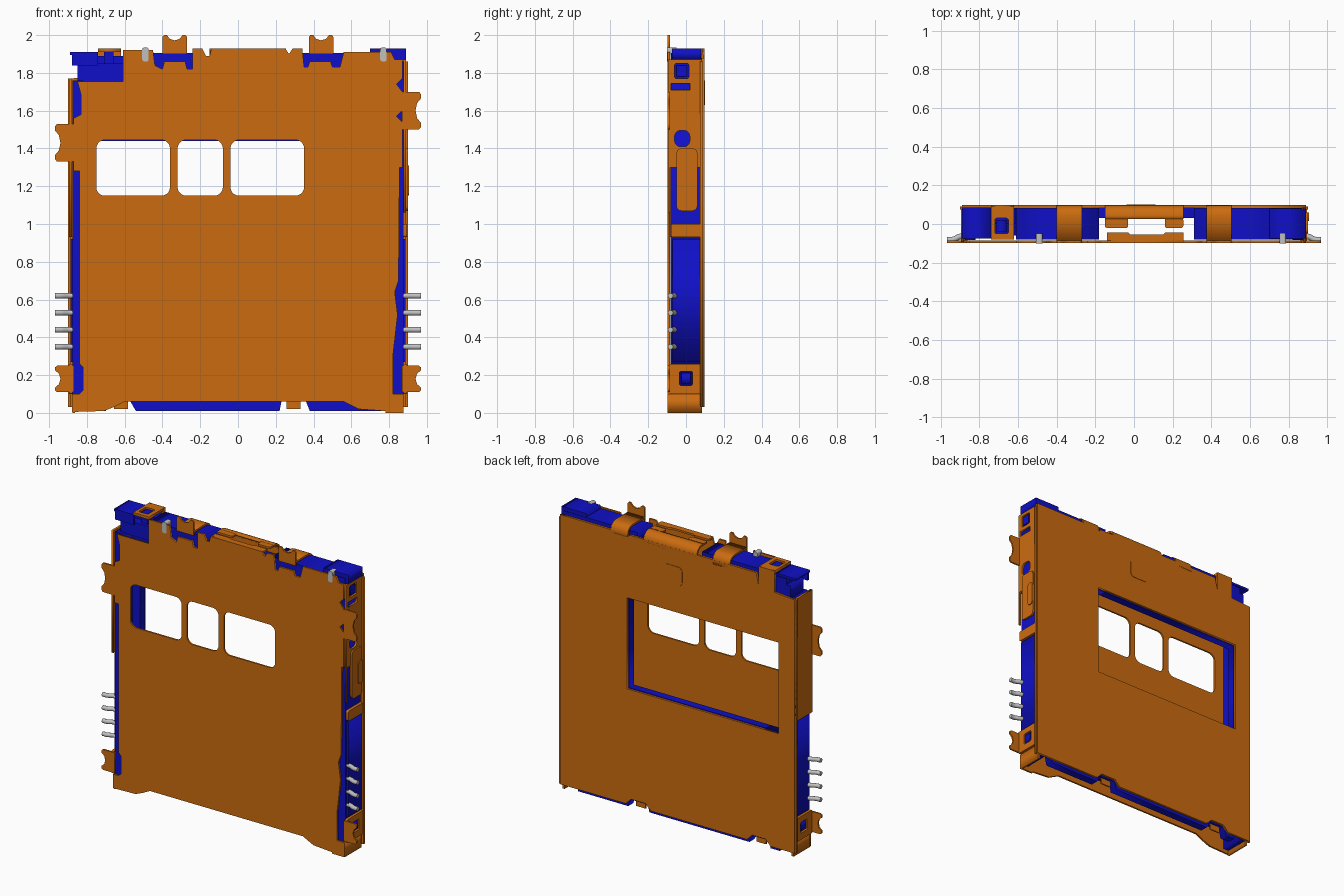
import bpy, math
from mathutils import Matrix, Vector

if "Cube" in bpy.data.objects:
    bpy.data.objects.remove(bpy.data.objects["Cube"])


def material(name, rgb):
    m = bpy.data.materials.new(name)
    m.use_nodes = True
    m.diffuse_color = (*rgb, 1)
    m.node_tree.nodes["Principled BSDF"].inputs["Base Color"].default_value = (*rgb, 1)
    return m


ORANGE = material("copper orange", (0.60, 0.15, 0.005))
BLUE = material("deep blue", (0.005, 0.005, 0.58))
GREY = material("pin grey", (0.53, 0.53, 0.53))

# Local (u, v, thickness) to world for sheets facing x, y or z
AXES = {"x": Matrix(((0, 0, 1), (1, 0, 0), (0, 1, 0))),
        "y": Matrix(((1, 0, 0), (0, 0, -1), (0, 1, 0))),
        "z": Matrix.Identity(3)}


def curve_to_mesh(name, cu, mat, matrix=Matrix.Identity(4)):
    tmp = bpy.data.objects.new("tmp", cu)
    bpy.context.collection.objects.link(tmp)
    bpy.context.view_layer.update()
    ev = tmp.evaluated_get(bpy.context.evaluated_depsgraph_get())
    me = bpy.data.meshes.new_from_object(ev)
    bpy.data.objects.remove(tmp)
    me.transform(matrix)
    me.materials.clear()
    me.materials.append(mat)
    ob = bpy.data.objects.new(name, me)
    bpy.context.collection.objects.link(ob)
    return ob


def sheet(name, axis, loops, a, b, mat):
    """Filled outline, later loops are holes, spanning a..b along the axis."""
    cu = bpy.data.curves.new(name, "CURVE")
    cu.dimensions = "2D"
    cu.fill_mode = "BOTH"
    cu.extrude = abs(b - a) / 2
    for pts in loops:
        sp = cu.splines.new("POLY")
        sp.points.add(len(pts) - 1)
        for p, (u, v) in zip(sp.points, pts):
            p.co = (u, v, 0, 1)
        sp.use_cyclic_u = True
    off = Vector([(a + b) / 2 if c == axis else 0 for c in "xyz"])
    return curve_to_mesh(name, cu, mat, Matrix.Translation(off) @ AXES[axis].to_4x4())


def rect(u0, u1, v0, v1, r=0.0):
    if r == 0:
        return [(u0, v0), (u1, v0), (u1, v1), (u0, v1)]
    pts = []
    for i, (cx, cy) in enumerate([(u1 - r, v1 - r), (u0 + r, v1 - r),
                                  (u0 + r, v0 + r), (u1 - r, v0 + r)]):
        for k in range(6):
            t = math.pi / 2 * (i + k / 5)
            pts.append((cx + r * math.cos(t), cy + r * math.sin(t)))
    return pts


def box(name, x0, x1, y0, y1, z0, z1, mat):
    return sheet(name, "y", [rect(x0, x1, z0, z1)], y0, y1, mat)


# Front cover with three rounded openings
front = [(-.88, .005), (-.71, .01), (-.66, .03), (-.6, .06), (.56, .06), (.64, .02), (.78, .01),
         (.78, .0), (.875, .0), (.875, .1), (.82, .1), (.82, .3), (.845, .52), (.83, .64), (.85, .7),
         (.855, 1.3), (.87, 1.3), (.87, 1.54), (.84, 1.57), (.87, 1.6), (.87, 1.7), (.84, 1.74),
         (.87, 1.77), (.87, 1.87), (.83, 1.87), (.81, 1.91), (.56, 1.91), (.54, 1.83), (.5, 1.83),
         (.49, 1.86), (.38, 1.86), (.37, 1.83), (.35, 1.83), (.34, 1.93), (.29, 1.93), (.27, 1.9), (.25, 1.93),
         (-.14, 1.93), (-.15, 1.89), (-.17, 1.89), (-.19, 1.93), (-.24, 1.93), (-.24, 1.82),
         (-.27, 1.82), (-.28, 1.86), (-.39, 1.86), (-.4, 1.82), (-.44, 1.84), (-.45, 1.92), (-.61, 1.92),
         (-.61, 1.755), (-.85, 1.755), (-.83, 1.68), (-.83, 1.58), (-.87, 1.56), (-.87, 1.28),
         (-.84, 1.28), (-.84, .26), (-.82, .24), (-.82, .12), (-.84, .1), (-.88, .1)]
openings = [rect(a, b, 1.15, 1.445, .045) for a, b in ((-.75, -.36), (-.32, -.08), (-.04, .35))]
sheet("front_cover", "y", [front] + openings, -.097, -.085, ORANGE)

# Back cover with one large window
back = [(-.89, .03), (-.71, .03), (-.67, .07), (-.57, .07), (-.53, .03), (.2, .03), (.24, .07),
        (.35, .07), (.39, .03), (.89, .03), (.89, 1.88), (.5, 1.88), (.48, 1.86), (.38, 1.86),
        (.36, 1.88), (-.6, 1.88), (-.62, 1.79), (-.89, 1.77)]
window = rect(-.77, .38, .82, 1.445)
sheet("back_cover", "y", [back, window], .083, .097, ORANGE)
sheet("back_pressed_panel", "y", [rect(-.04, .11, 1.63, 1.76, .03)], .097, .1, ORANGE)
for x in (-.62, .295):
    box("bottom_tongue", x - .037, x + .037, .06, .07, .02, .08, ORANGE)

# Insulating inner frame behind the back cover
inner = [(-.87, .1), (-.77, .1), (-.77, .01), (-.7, .01), (-.69, .06), (-.57, .06), (-.54, .01),
         (.22, .01), (.23, .06), (.36, .06), (.38, .01), (.76, .01), (.78, .1), (.87, .1),
         (.87, 1.84), (-.6, 1.84), (-.6, 1.76), (-.87, 1.76)]
sheet("inner_frame", "y", [inner, rect(-.765, .375, .825, 1.44)], .03, .083, BLUE)

# Side rails of the insulator, wider where they show between the walls
for s in (-1, 1):
    def side(name, a, b, y0, y1, z0, z1, mat):
        box(name, min(s * a, s * b), max(s * a, s * b), y0, y1, z0, z1, mat)
    side("side_rail", .82, .875, -.083, .08, .03, 1.86 if s > 0 else 1.76, BLUE)
    side("contact_block", .84, .888, -.072, .08, .27, .92, BLUE)
    side("back_rim", .885, .9, .075, .09, .03, 1.86 if s > 0 else 1.77, ORANGE)
    # Lower wall with latch hole
    sheet("lower_side_wall", "x", [rect(-.092, .09, .1, .26, .01), rect(-.035, .035, .145, .22, .01)],
          s * .877, s * .895, ORANGE)
    side("lower_latch", .875, .892, -.025, .025, .155, .21, BLUE)
    side("foot_wall", .862, .877, -.092, .085, .0, .1, ORANGE)
    # Bent contact pins
    for z in (.35, .44, .53, .62):
        cu = bpy.data.curves.new("pin", "CURVE")
        cu.dimensions = "3D"
        cu.bevel_depth = .015
        cu.bevel_resolution = 2
        cu.use_fill_caps = True
        path = [(.84, -.062), (.89, -.062), (.908, -.067), (.925, -.077), (.94, -.082), (.968, -.082)]
        sp = cu.splines.new("POLY")
        sp.points.add(len(path) - 1)
        for p, (x, y) in zip(sp.points, path):
            p.co = (s * x, y, z, 1)
        pin = curve_to_mesh("contact_pin", cu, GREY)
        pin.data.shade_smooth()

# Upper side walls
sheet("right_upper_wall", "x", [[(-.095, 1.87), (-.095, 1.06), (-.085, 1.06), (-.085, 1.3), (.09, 1.3), (.09, 1.87)],
                                rect(-.06, .015, 1.77, 1.85, .01), rect(-.08, .02, 1.71, 1.745),
                                rect(-.06, .02, 1.41, 1.495, .03)], .877, .89, ORANGE)
sheet("right_spring_plate", "x", [rect(-.05, .06, 1.07, 1.4, .025)], .887, .9, ORANGE)
sheet("right_spring_pad", "x", [rect(.015, .06, 1.15, 1.31, .02)], .9, .906, ORANGE)
sheet("right_latch", "x", [rect(-.05, .005, 1.78, 1.84)], .87, .888, BLUE)
sheet("right_strap", "x", [rect(-.08, .09, .93, 1.0, .012)], .875, .895, ORANGE)
sheet("left_wall", "x", [[(-.092, 1.77), (-.092, .93), (.09, .93), (.09, 1.77)]], -.895, -.88, ORANGE)

# Insulator along the top edge
for x0, x1 in ((-.61, -.18), (.31, .87)):
    box("top_insulator", x0, x1, -.08, .083, 1.8, 1.905, BLUE)
box("top_right_cap", .7, .89, -.075, .08, 1.87, 1.93, BLUE)

# Stepped insulator corner at upper left
box("corner_block", -.85, -.61, -.06, .083, 1.755, 1.85, BLUE)
box("corner_back", -.82, -.61, .0, .083, 1.84, 1.89, BLUE)
box("corner_hook", -.88, -.74, -.075, -.06, 1.84, 1.91, BLUE)
box("corner_hook_top", -.89, -.74, -.075, .085, 1.895, 1.91, BLUE)
sheet("corner_latch_frame", "z", [rect(-.74, -.62, -.08, .09), rect(-.72, -.65, -.05, .03, .01)],
      1.91, 1.928, ORANGE)
box("corner_latch", -.71, -.66, -.04, .02, 1.85, 1.922, BLUE)
box("corner_latch_back", -.74, -.62, .083, .097, 1.78, 1.928, ORANGE)


# Straps rolled over from the back cover
def strap(name, x0, x1, y_end):
    outer = [(.042 + .055 * math.cos(t), 1.875 + .055 * math.sin(t))
             for t in [math.pi / 2 * k / 6 for k in range(7)]]
    inner_arc = [(.042 + .042 * math.cos(t), 1.875 + .042 * math.sin(t))
                 for t in [math.pi / 2 * k / 6 for k in range(6, -1, -1)]]
    sheet(name, "x", [[(.097, 1.85)] + outer + [(y_end, 1.93), (y_end, 1.917)]
                      + inner_arc + [(.084, 1.85)]], x0, x1, ORANGE)


strap("top_strap", -.40, -.27, -.09)
strap("top_strap", .375, .505, -.09)
strap("top_flap", -.15, .255, .025)
for x0, x1 in ((-.15, -.03), (.16, .255)):
    sheet("top_flap_arm", "z", [rect(x0, x1, -.02, .03, .01)], 1.917, 1.93, ORANGE)
sheet("top_front_lip", "z", [[(-.14, -.09), (.255, -.09), (.255, -.045), (.16, -.045), (.15, -.055),
                              (-.02, -.055), (-.03, -.045), (-.14, -.045)]], 1.917, 1.93, ORANGE)


# Solder tabs with notched ends
def tab(cx, cz, out, w):
    shape = [(-.5, -.02), (-.5, .07), (-.44, .08), (-.32, .08), (-.2, .06), (0, .052),
             (.2, .06), (.32, .08), (.44, .08), (.5, .07), (.5, -.02)]
    side = (-out[1], out[0])
    sheet("solder_tab", "y", [[(cx + out[0] * v + side[0] * u * w, cz + out[1] * v + side[1] * u * w)
                               for u, v in shape]], -.097, -.086, ORANGE)


for cx, cz, out, w in ((-.888, 1.43, (-1, 0), .2), (.888, 1.6, (1, 0), .2),
                       (-.888, .18, (-1, 0), .14), (.888, .18, (1, 0), .14),
                       (-.335, 1.92, (0, 1), .13), (.44, 1.92, (0, 1), .13)):
    tab(cx, cz, out, w)

# Detection pins at the top
for x in (-.49, .77):
    sheet("top_pin", "y", [rect(x - .017, x + .017, 1.86, 1.935, .012)], -.1, -.05, GREY)
